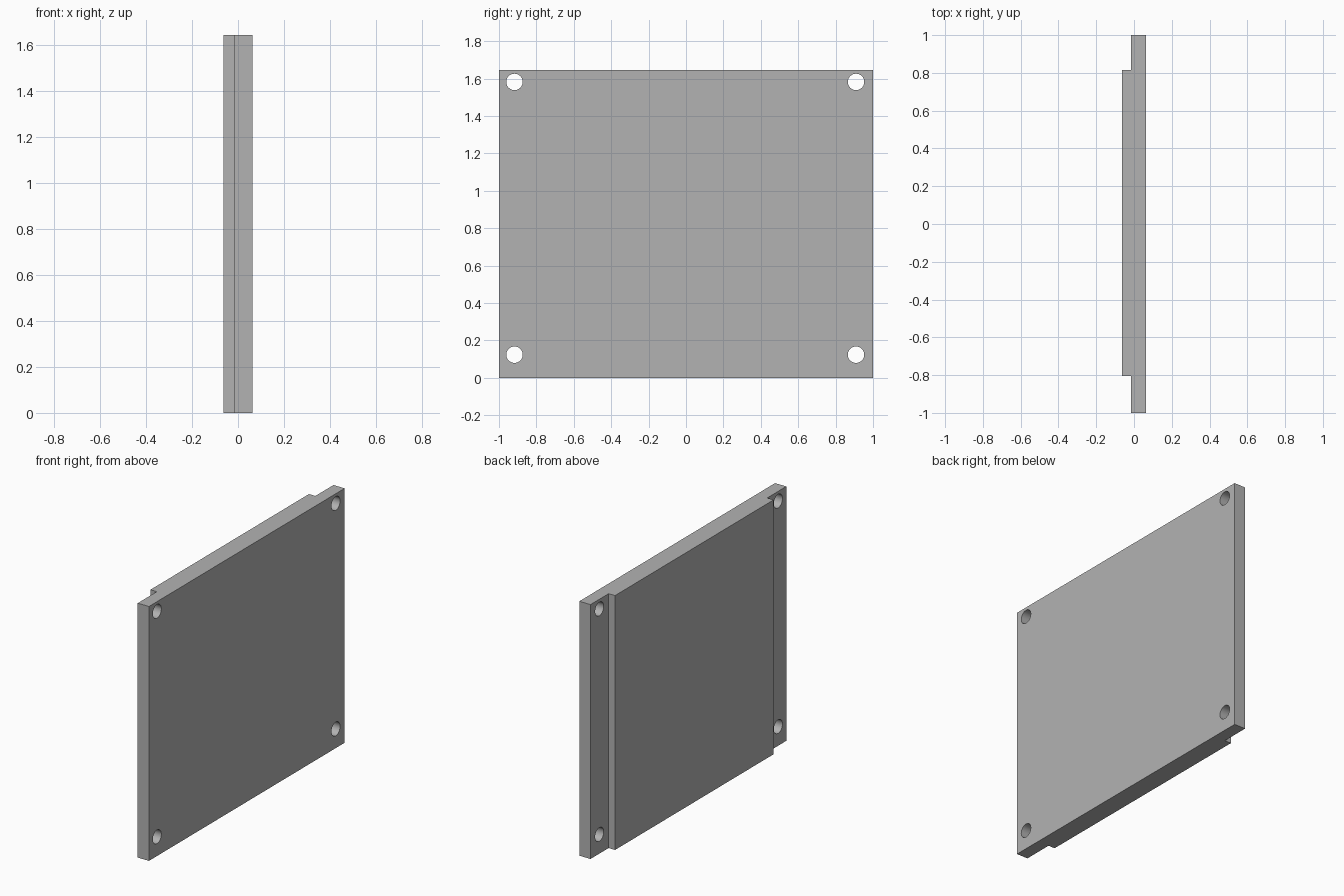
import bpy
import bmesh
from mathutils import Matrix, Vector
from math import pi

default = bpy.data.objects.get("Cube")
if default:
    bpy.data.objects.remove(default, do_unlink=True)

HEIGHT = 1.645
BACK, STEP, FACE = -0.063, -0.017, 0.063   # x of raised pad, flange and flat face
PAD_MIN, PAD_MAX = -0.805, 0.815           # y extent of the raised pad
HOLE_RADIUS = 0.044

grey = bpy.data.materials.new("plain grey")
grey.use_nodes = True
colour = (0.45, 0.45, 0.45, 1)
grey.diffuse_color = colour
grey.node_tree.nodes["Principled BSDF"].inputs["Base Color"].default_value = colour


def add_object(name, bm):
    bmesh.ops.recalc_face_normals(bm, faces=bm.faces)
    mesh = bpy.data.meshes.new(name)
    bm.to_mesh(mesh)
    bm.free()
    mesh.materials.append(grey)
    obj = bpy.data.objects.new(name, mesh)
    bpy.context.collection.objects.link(obj)
    return obj


# Stepped plate: plan profile extruded upward
profile = [(FACE, -1), (FACE, 1), (STEP, 1), (STEP, PAD_MAX),
           (BACK, PAD_MAX), (BACK, PAD_MIN), (STEP, PAD_MIN), (STEP, -1)]
bm = bmesh.new()
base = bm.faces.new([bm.verts.new((x, y, 0)) for x, y in profile])
top = bmesh.ops.extrude_face_region(bm, geom=[base])["geom"]
bmesh.ops.translate(bm, vec=Vector((0, 0, HEIGHT)),
                    verts=[v for v in top if isinstance(v, bmesh.types.BMVert)])
plate = add_object("stepped_plate", bm)

# Corner screw holes through the flanges
bm = bmesh.new()
for y in (-0.917, 0.909):
    for z in (0.124, 1.582):
        place = Matrix.Translation((0, y, z)) @ Matrix.Rotation(pi / 2, 4, "Y")
        bmesh.ops.create_cone(bm, cap_ends=True, segments=32, radius1=HOLE_RADIUS,
                              radius2=HOLE_RADIUS, depth=0.4, matrix=place)
cutter = add_object("hole_cutter", bm)
cutter.hide_render = True

cut = plate.modifiers.new("screw holes", "BOOLEAN")
cut.operation = "DIFFERENCE"
cut.solver = "EXACT"
cut.object = cutter

# Apply the cut, drop the cutter and smooth the hole walls
bpy.ops.object.select_all(action="DESELECT")
plate.select_set(True)
bpy.context.view_layer.objects.active = plate
bpy.ops.object.modifier_apply(modifier=cut.name)
bpy.data.objects.remove(cutter, do_unlink=True)
bpy.ops.object.shade_smooth_by_angle()
